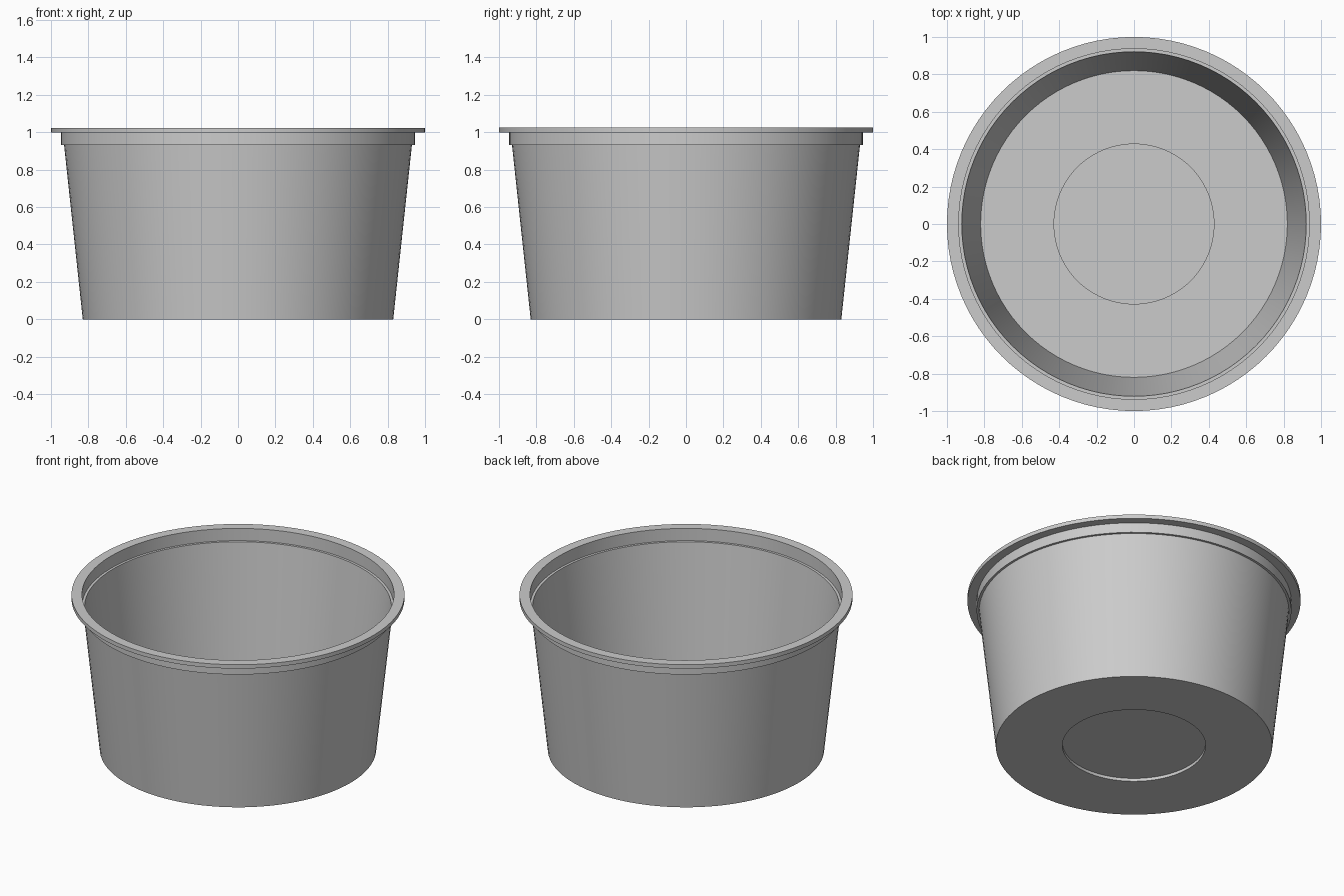
import bpy
import bmesh
import math

SEGMENTS = 96

cube = bpy.data.objects.get("Cube")
if cube:
    bpy.data.objects.remove(cube, do_unlink=True)

grey = bpy.data.materials.new("light grey plastic")
grey.use_nodes = True
colour = (0.6, 0.6, 0.6, 1)
grey.diffuse_color = colour
grey.node_tree.nodes["Principled BSDF"].inputs["Base Color"].default_value = colour


def lathe(name, profile, material):
    """Revolve an (r, z) profile around the z axis."""
    bm = bmesh.new()
    verts = [bm.verts.new((r, 0, z)) for r, z in profile]
    edges = [bm.edges.new(pair) for pair in zip(verts, verts[1:])]
    bmesh.ops.spin(bm, geom=verts + edges, cent=(0, 0, 0), axis=(0, 0, 1),
                   angle=math.tau, steps=SEGMENTS)
    bmesh.ops.remove_doubles(bm, verts=bm.verts, dist=0.0001)
    bmesh.ops.recalc_face_normals(bm, faces=bm.faces)
    mesh = bpy.data.meshes.new(name)
    bm.to_mesh(mesh)
    bm.free()
    mesh.materials.append(material)
    obj = bpy.data.objects.new(name, mesh)
    bpy.context.collection.objects.link(obj)
    bpy.ops.object.select_all(action="DESELECT")
    obj.select_set(True)
    bpy.context.view_layer.objects.active = obj
    bpy.ops.object.shade_smooth_by_angle(angle=math.radians(30))
    return obj


# Underside with its raised centre, then the tapered wall, collar and rim
outside = [(0, 0.02), (0.43, 0.02), (0.43, 0), (0.83, 0), (0.93, 0.933),
           (0.945, 0.933), (0.945, 0.998), (1, 0.998), (1, 1.024)]

# Rim top, inner ledge, inner wall and floor with its raised centre
inside = [(0.937, 1.024), (0.937, 0.943), (0.921, 0.943), (0.82, 0.01),
          (0.43, 0.01), (0.43, 0.03), (0, 0.03)]

lathe("tub", outside + inside, grey)
